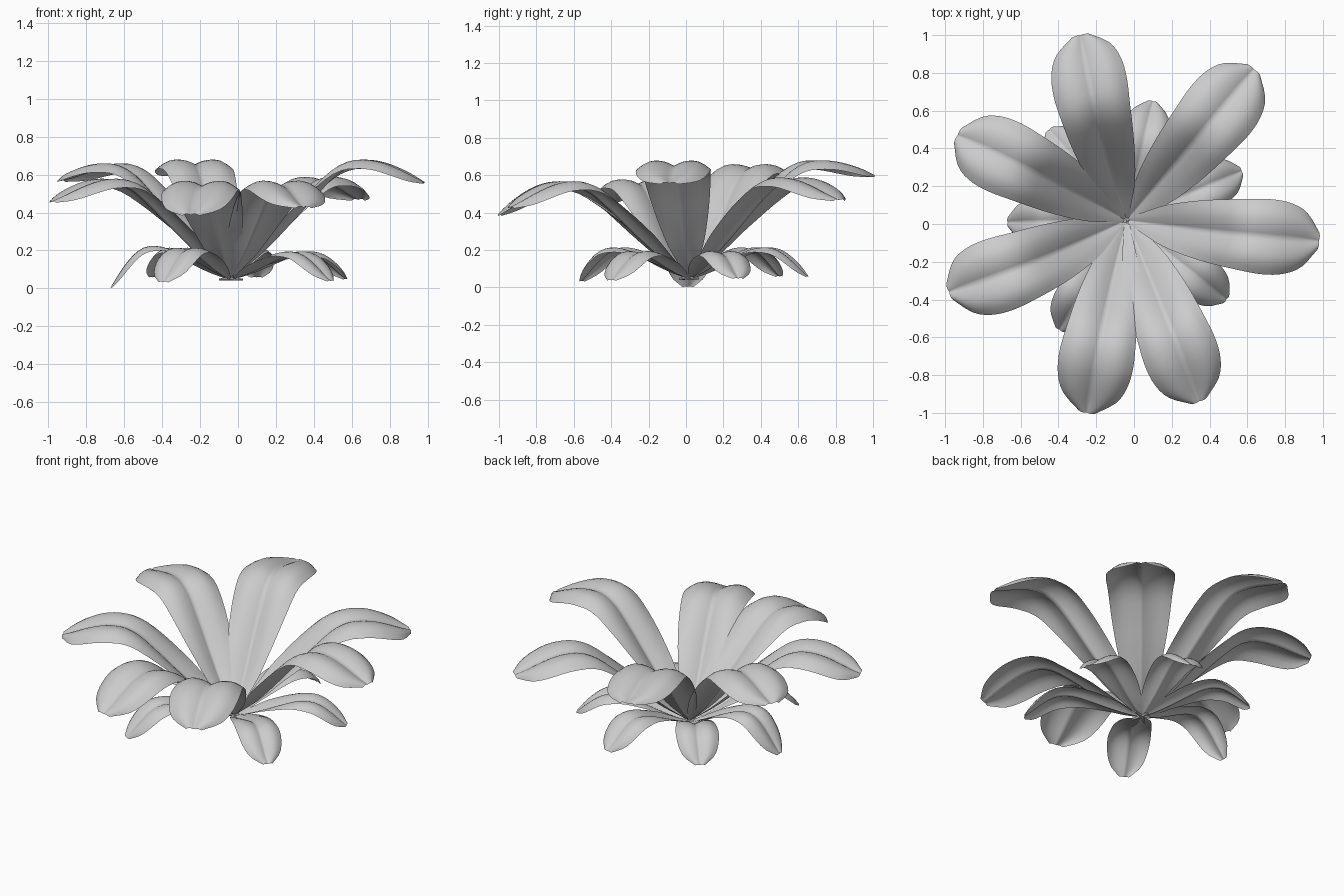
import bpy, bmesh, math
from mathutils import Vector

if "Cube" in bpy.data.objects:
    bpy.data.objects.remove(bpy.data.objects["Cube"])

CENTRE = Vector((-0.04, 0.02, 0))

# Shared curves along the leaf: plan half width, rise to the crest, fall to the tip
WIDTH = [(0, .012), (.08, .05), (.2, .105), (.4, .16), (.6, .19),
         (.75, .2), (.86, .185), (.94, .14), (1, .045)]
RISE = [(0, 0), (.15, .22), (.3, .485), (.45, .76), (.56, .93), (.67, 1), (1, 1)]
FALL = [(0, 0), (.64, 0), (.76, .12), (.87, .45), (1, 1)]
# Cross-section across the half width: grooved midrib, drooping edge / folded channel
CROWN = [(0, -.09), (.08, -.05), (.22, .01), (.5, .05), (.75, -.01), (1, -.19)]
CHANNEL = [(0, -.14), (.08, -.09), (.5, .09), (1, .19)]


def curve(pts, u):
    """Smooth interpolation through a short list of points."""
    n = len(pts)
    for i in range(n - 1):
        (x0, y0), (x1, y1) = pts[i], pts[i + 1]
        if u <= x1 or i == n - 2:
            a, b = pts[max(i - 1, 0)], pts[min(i + 2, n - 1)]
            m0 = (y1 - a[1]) / (x1 - a[0]) * (x1 - x0)
            m1 = (b[1] - y0) / (b[0] - x0) * (x1 - x0)
            t = (u - x0) / (x1 - x0)
            return ((2*t**3 - 3*t*t + 1) * y0 + (t**3 - 2*t*t + t) * m0
                    + (3*t*t - 2*t**3) * y1 + (t**3 - t*t) * m1)


def leaf(name, tip, base, apex, end, scale, bow=0, nu=28, nv=14):
    axis = Vector((tip[0], tip[1], 0)) - CENTRE
    length = axis.length
    out = axis.normalized()
    side = Vector((-out.y, out.x, 0))

    def spine(u):
        z = base + (apex - base) * curve(RISE, u) - (apex - end) * curve(FALL, u)
        sway = bow * math.sin(math.pi * min(max(u, 0), 1))
        return CENTRE + out * (length * u) + side * sway + Vector((0, 0, z))

    bm = bmesh.new()
    rows = []
    for i in range(nu + 1):
        u = 1 - (1 - i / nu) ** 1.25
        tangent = (spine(u + .01) - spine(u - .01)).normalized()
        normal = tangent.cross(side).normalized()
        w = curve(WIDTH, u) * scale
        k = min(max((u - .25) / .4, 0), 1)
        row = []
        for j in range(nv + 1):
            t = 2 * j / nv - 1
            t = math.copysign(abs(t) ** 1.2, t)
            h = (1 - k) * curve(CHANNEL, abs(t)) + k * curve(CROWN, abs(t))
            row.append(bm.verts.new(spine(u) + side * (w * t) + normal * (w * h)))
        rows.append(row)
    for a, b in zip(rows, rows[1:]):
        for j in range(nv):
            bm.faces.new((a[j], b[j], b[j + 1], a[j + 1])).smooth = True
    bmesh.ops.recalc_face_normals(bm, faces=bm.faces)
    if sum(f.normal.z for f in bm.faces) < 0:
        bmesh.ops.reverse_faces(bm, faces=bm.faces)
    mesh = bpy.data.meshes.new(name)
    bm.to_mesh(mesh)
    bm.free()
    bpy.context.collection.objects.link(bpy.data.objects.new(name, mesh))


# Tall upper leaves: tip x, tip y, crest height, tip height, sideways bow
for x, y, apex, end, bow in [(-.285, 1.0, .67, .60, .02), (.635, .82, .58, .47, -.005),
                             (.98, -.09, .67, .56, -.01), (.345, -.94, .56, .43, .005),
                             (-.25, -1.0, .56, .39, -.01), (-.98, -.36, .57, .46, .02),
                             (-.935, .47, .65, .57, -.01)]:
    leaf("upper_leaf", (x, y), .05, apex, end, 1.0, bow)

# Short lower leaves
for x, y, apex, end in [(.10, .65, .21, .06), (-.45, .50, .21, .06),
                        (.57, .28, .19, .05), (-.67, .01, .22, .005),
                        (-.395, -.56, .21, .035), (.49, -.40, .19, .04)]:
    leaf("lower_leaf", (x, y), .045, apex, end, .62, 0, 22)

# Little root stubs where the leaves meet
for i, (angle, r) in enumerate([(20, .07), (95, .05), (150, .05), (215, .07), (290, .06)]):
    a = math.radians(angle)
    bpy.ops.mesh.primitive_cone_add(
        vertices=6, radius1=.012, radius2=.006, depth=r,
        location=CENTRE + Vector((math.cos(a) * r / 2, math.sin(a) * r / 2, .05)),
        rotation=(0, math.radians(97), a))
    bpy.context.object.name = "root_stub"
